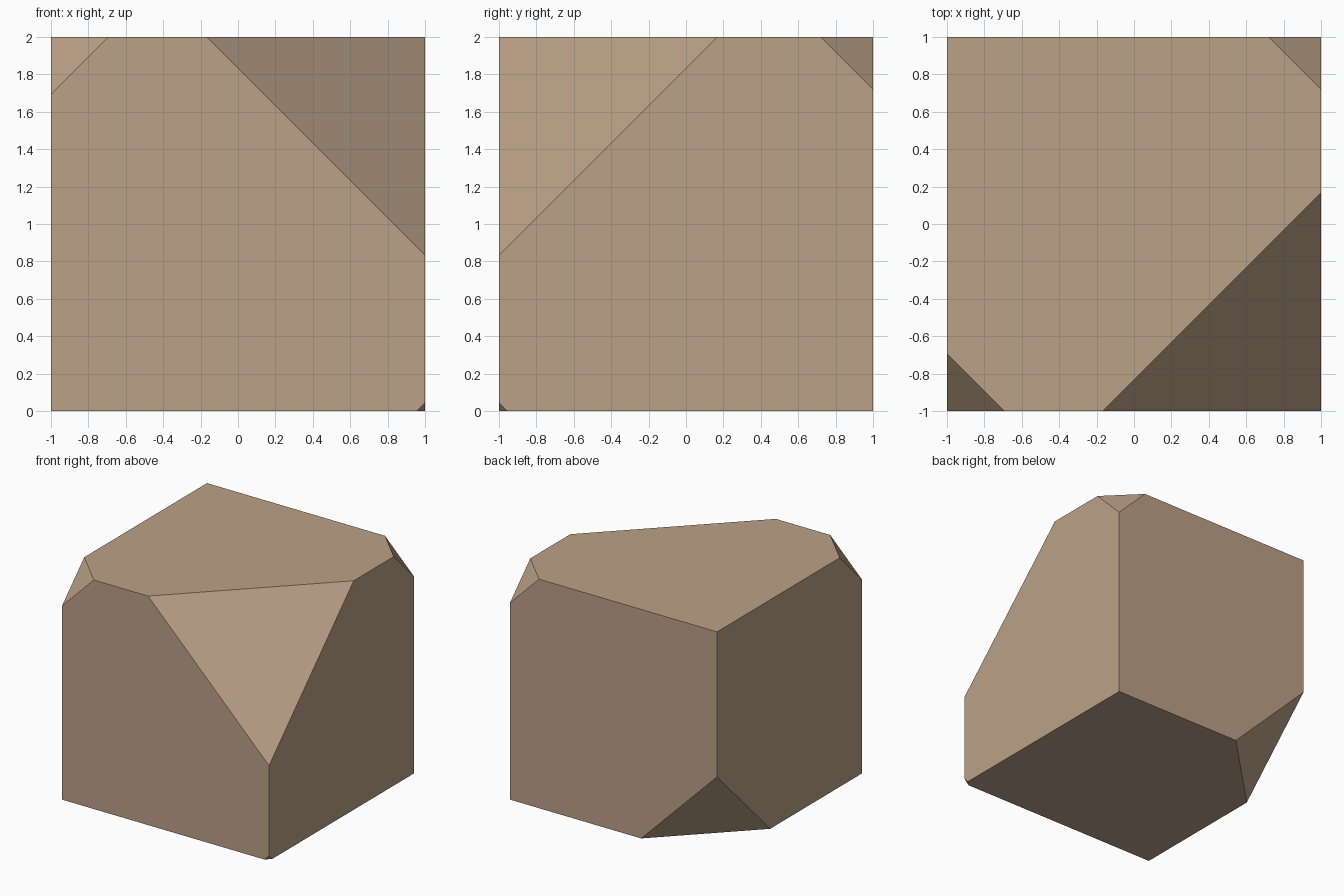
import bpy, bmesh
from mathutils import Vector

if "Cube" in bpy.data.objects:
    bpy.data.objects.remove(bpy.data.objects["Cube"])

# One tan colour for the whole block
tan = bpy.data.materials.new("warm_tan")
tan.diffuse_color = (0.50, 0.355, 0.243, 1)
tan.use_nodes = True
tan.node_tree.nodes["Principled BSDF"].inputs["Base Color"].default_value = tan.diffuse_color

# Corner of the cube (x, y, z signs) -> length cut from each edge there
CUTS = {
    (1, -1, 1): 1.168,
    (-1, -1, 1): 0.307,
    (1, 1, 1): 0.28,
    (-1, 1, -1): 0.733,
    (1, -1, -1): 0.045,
}


def chop_corner(bm, corner, size):
    """Slice one corner off with a diagonal plane and close the hole."""
    c = Vector(corner)
    point = c - Vector((c.x * size, 0, 0))
    res = bmesh.ops.bisect_plane(
        bm, geom=bm.verts[:] + bm.edges[:] + bm.faces[:], dist=1e-5,
        plane_co=point, plane_no=c.normalized(), clear_outer=True)
    rim = [e for e in res["geom_cut"] if isinstance(e, bmesh.types.BMEdge)]
    bmesh.ops.contextual_create(bm, geom=rim)


# Block: cube with diagonally cut corners
bm = bmesh.new()
bmesh.ops.create_cube(bm, size=2)
for corner, size in CUTS.items():
    chop_corner(bm, corner, size)
bmesh.ops.recalc_face_normals(bm, faces=bm.faces[:])
bmesh.ops.translate(bm, verts=bm.verts[:], vec=(0, 0, 1))

mesh = bpy.data.meshes.new("cut_corner_block")
bm.to_mesh(mesh)
bm.free()
mesh.materials.append(tan)
block = bpy.data.objects.new("cut_corner_block", mesh)
bpy.context.collection.objects.link(block)
